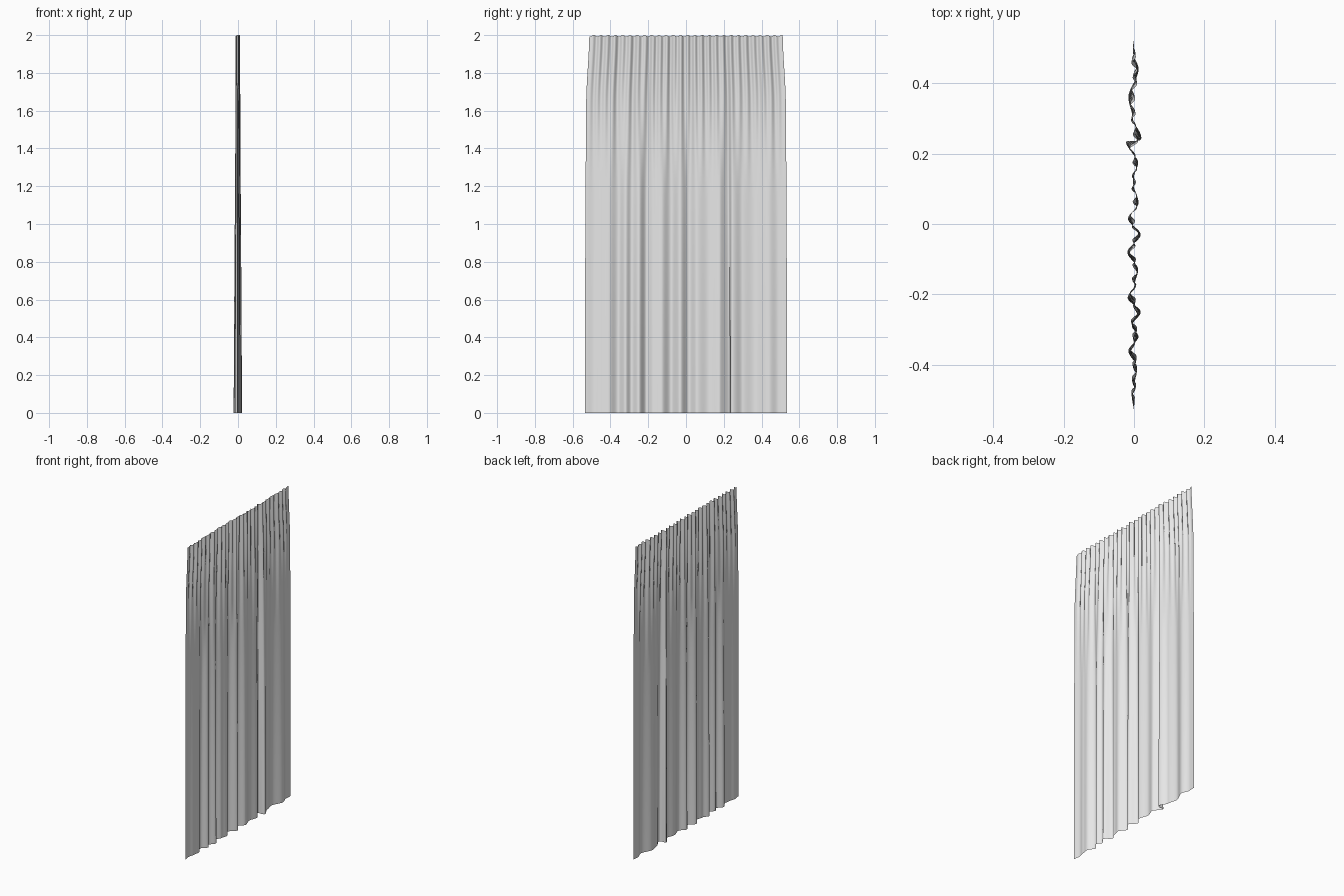
import bpy, bmesh, math

if "Cube" in bpy.data.objects:
    bpy.data.objects.remove(bpy.data.objects["Cube"])

# Fold line at the hem: (y, x) turning points of the big folds
FOLDS = [(-0.535, 0), (-0.49, -0.006), (-0.45, 0.003), (-0.41, 0.009), (-0.36, -0.016),
         (-0.32, 0.013), (-0.29, -0.006), (-0.25, 0.019), (-0.21, -0.018), (-0.17, 0.003),
         (-0.13, 0.012), (-0.08, -0.019), (-0.03, 0.019), (0.015, -0.017), (0.06, 0.013),
         (0.12, -0.003), (0.18, 0.012), (0.22, -0.023), (0.25, 0.021), (0.30, -0.004),
         (0.36, -0.016), (0.44, 0.013), (0.49, -0.003), (0.535, 0)]


def ease(t):
    t = max(0.0, min(1.0, t))
    return t * t * (3 - 2 * t)


def big_fold(y):
    for (a, xa), (b, xb) in zip(FOLDS, FOLDS[1:]):
        if y <= b:
            return xa + (xb - xa) * ease((y - a) / (b - a))
    return 0.0


def pleat(y):
    # Fine gathers along the heading
    return 0.007 * math.sin(2 * math.pi * y / 0.04 + 1.2 * math.sin(9 * y))


def cloth_point(u, t):
    y = u * 0.535
    edge = min(1.0, (1 - abs(u)) * 12)
    big = big_fold(y)
    gather = ease((t - 0.55) / 0.45)
    x = big * (1 - 0.62 * t ** 1.3) * (1 - 0.35 * gather) + pleat(y) * gather * edge
    # Narrower at the heading, with the deepest folds leaning over themselves
    width = 1 - 0.018 * t ** 2 - 0.025 * ease((t - 0.82) / 0.18)
    lean = 0.55 * big * math.exp(-((y - 0.215) / 0.045) ** 2) * (1 - t)
    z = 2 * t
    if t > 0.97:
        z -= 0.008 * (t - 0.97) / 0.03 * (0.5 - 0.5 * math.sin(2 * math.pi * y / 0.04))
    return (x, y * width - lean, z)


# Curtain sheet
NU, NV = 320, 50
bm = bmesh.new()
grid = [[bm.verts.new(cloth_point(2 * i / NU - 1, j / NV)) for i in range(NU + 1)]
        for j in range(NV + 1)]
for j in range(NV):
    for i in range(NU):
        f = bm.faces.new((grid[j][i], grid[j][i + 1], grid[j + 1][i + 1], grid[j + 1][i]))
        f.smooth = True
mesh = bpy.data.meshes.new("curtain")
bm.to_mesh(mesh)
bm.free()
curtain = bpy.data.objects.new("curtain", mesh)
bpy.context.collection.objects.link(curtain)

# Pale grey cloth
cloth = bpy.data.materials.new("pale grey cloth")
cloth.diffuse_color = (0.8, 0.8, 0.8, 1)
cloth.use_nodes = True
cloth.node_tree.nodes["Principled BSDF"].inputs["Base Color"].default_value = cloth.diffuse_color
mesh.materials.append(cloth)
